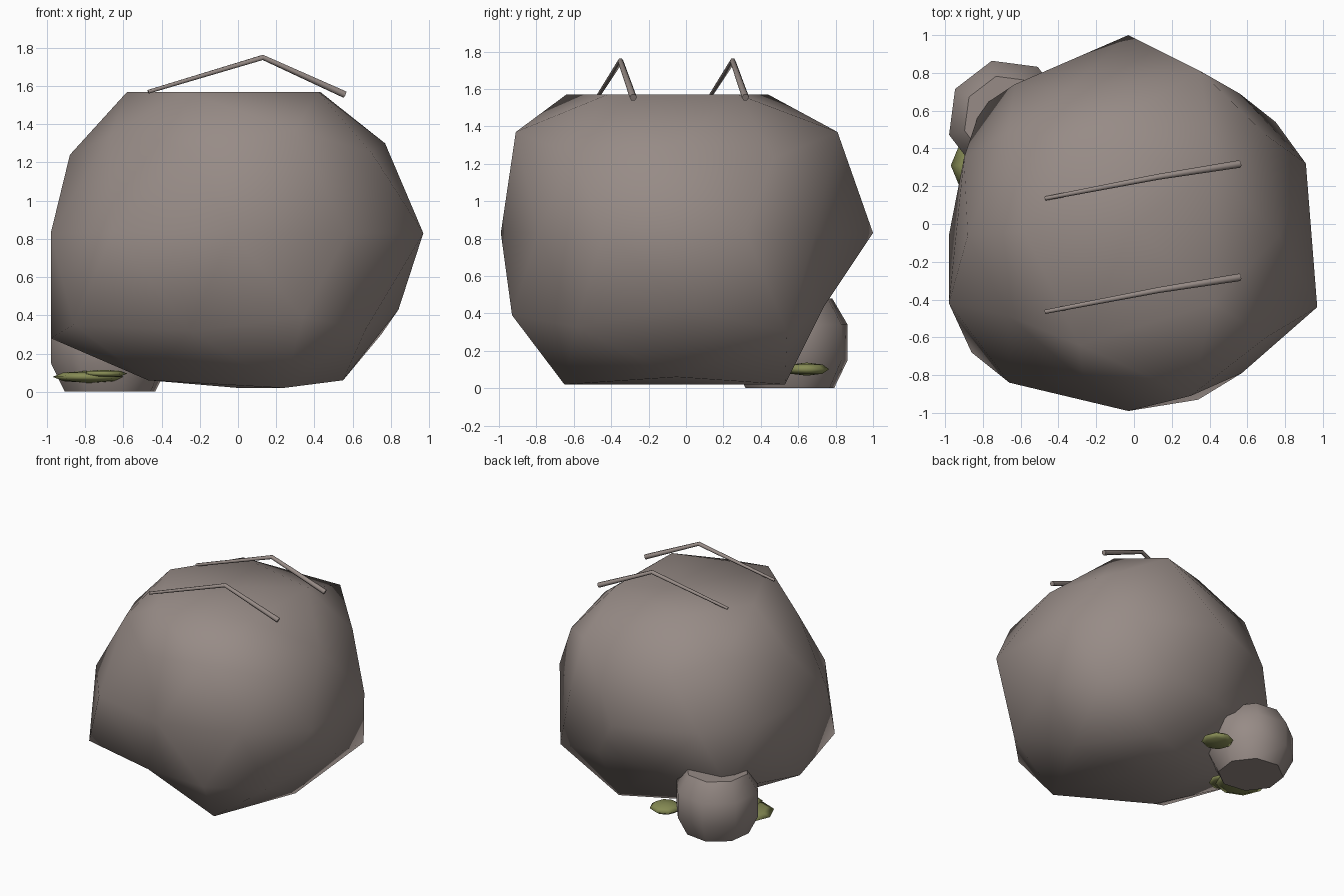
import bpy, bmesh, math
from mathutils import Vector

if "Cube" in bpy.data.objects:
    bpy.data.objects.remove(bpy.data.objects["Cube"], do_unlink=True)


def material(name, rgb):
    mat = bpy.data.materials.new(name)
    mat.use_nodes = True
    mat.diffuse_color = (*rgb, 1)
    mat.node_tree.nodes["Principled BSDF"].inputs["Base Color"].default_value = (*rgb, 1)
    return mat


stone = material("warm grey stone", (0.31, 0.26, 0.24))
moss = material("olive moss", (0.24, 0.26, 0.09))


def finish(bm, name, mat, sharp_angle=None):
    bmesh.ops.recalc_face_normals(bm, faces=bm.faces[:])
    mesh = bpy.data.meshes.new(name)
    bm.to_mesh(mesh)
    bm.free()
    mesh.materials.append(mat)
    obj = bpy.data.objects.new(name, mesh)
    bpy.context.collection.objects.link(obj)
    bpy.ops.object.select_all(action="DESELECT")
    obj.select_set(True)
    bpy.context.view_layer.objects.active = obj
    if sharp_angle is None:
        bpy.ops.object.shade_smooth()
    else:
        bpy.ops.object.shade_smooth_by_angle(angle=math.radians(sharp_angle))
    return obj


# Boulder: a coarse ball whose nearest corners are pulled to these bumps
FLOOR, TOP, MIDDLE = 0.02, 1.57, 0.83
bumps = [
    # widest ring
    (-.03, 1, MIDDLE), (.56, .69, MIDDLE), (.91, .32, MIDDLE), (.97, -.44, MIDDLE),
    (.57, -.79, MIDDLE), (-.03, -.99, MIDDLE), (-.66, -.84, MIDDLE),
    (-.98, -.42, MIDDLE), (-.9, .35, MIDDLE), (-.63, .74, MIDDLE),
    # shoulders
    (.7, .47, 1.23), (-.35, .71, 1.2), (-.88, -.06, 1.24), (.7, -.6, 1.25),
    (.77, -.06, 1.3), (.35, .81, 1.37), (.3, -.91, 1.37),
    # flat top rim
    (.43, .28, TOP), (-.26, .44, TOP), (-.58, -.04, TOP), (-.29, -.64, TOP),
    (.42, -.42, TOP),
    # lower sides
    (.84, 0, .43), (.27, .74, .44), (-.81, .62, .38), (-.86, -.68, .35),
    (.34, -.93, .39), (.75, .54, .3), (-.22, .7, .4), (-.98, -.06, .28),
    (.67, -.59, .33),
    # underside rim
    (.55, -.05, .06), (.23, .53, FLOOR), (-.42, .3, .06), (-.47, -.32, .06),
    (.24, -.65, FLOOR),
]
centre = Vector((0, 0, MIDDLE))
bm = bmesh.new()
bmesh.ops.create_icosphere(bm, subdivisions=2, radius=1)
for v in bm.verts:
    v.co = -v.co.x, -v.co.y, v.co.z
free = {v: v.co + centre for v in bm.verts}
for v in bm.verts:
    v.co = v.co * 0.97 + centre
for bump in map(Vector, bumps):
    nearest = min(free, key=lambda v: (free[v] - bump).length)
    del free[nearest]
    nearest.co = bump
for v in bm.verts:
    v.co.z = min(max(v.co.z, FLOOR), TOP)
finish(bm, "boulder", stone)

# Small rock: stacked eight-sided rings with flat ends
bm = bmesh.new()
rings = []
for radius, z in ((.245, 0), (.32, .15), (.32, .34), (.235, .48)):
    angles = [math.radians(15 + 45 * i) for i in range(8)]
    rings.append([bm.verts.new((-.67 + radius * math.cos(a), .555 + radius * math.sin(a), z))
                  for a in angles])
for low, high in zip(rings, rings[1:]):
    for i in range(8):
        j = (i + 1) % 8
        bm.faces.new((low[i], low[j], high[j], high[i]))
bm.faces.new(rings[0])
bm.faces.new(rings[-1])
finish(bm, "small_rock", stone, 48)

# Moss tufts: flattened pointed discs around the small rock
for name, place, radius, height in (
    ("moss_front", (-.78, .31, .078), .19, .032),
    ("moss_middle", (-.7, .22, .095), .12, .02),
    ("moss_side", (-.27, .645, .102), .12, .035),
):
    bm = bmesh.new()
    bmesh.ops.create_uvsphere(bm, u_segments=8, v_segments=4, radius=1)
    for v in bm.verts:
        v.co = Vector((v.co.x * radius, v.co.y * radius, v.co.z * height)) + Vector(place)
    finish(bm, name, moss)

# Two bent twigs on top: six-sided tubes that thicken toward one end
path = [Vector((-.47, .135, 1.57)), Vector((.13, .25, 1.75)), Vector((.56, .318, 1.555))]
for name, shift in (("rear_twig", 0), ("front_twig", -.6)):
    bm = bmesh.new()
    rings = []
    for i, point in enumerate(path):
        along = (path[min(i + 1, 2)] - path[max(i - 1, 0)]).normalized()
        side = along.cross(Vector((0, 0, 1))).normalized()
        up = side.cross(along)
        radius = .011 + .0045 * i
        rings.append([bm.verts.new(point + Vector((0, shift, 0))
                                   + radius * (side * math.cos(k * math.pi / 3)
                                               + up * math.sin(k * math.pi / 3)))
                      for k in range(6)])
    for a, b in zip(rings, rings[1:]):
        for k in range(6):
            n = (k + 1) % 6
            bm.faces.new((a[k], a[n], b[n], b[k]))
    bm.faces.new(rings[0])
    bm.faces.new(rings[-1])
    finish(bm, name, stone, 65)
